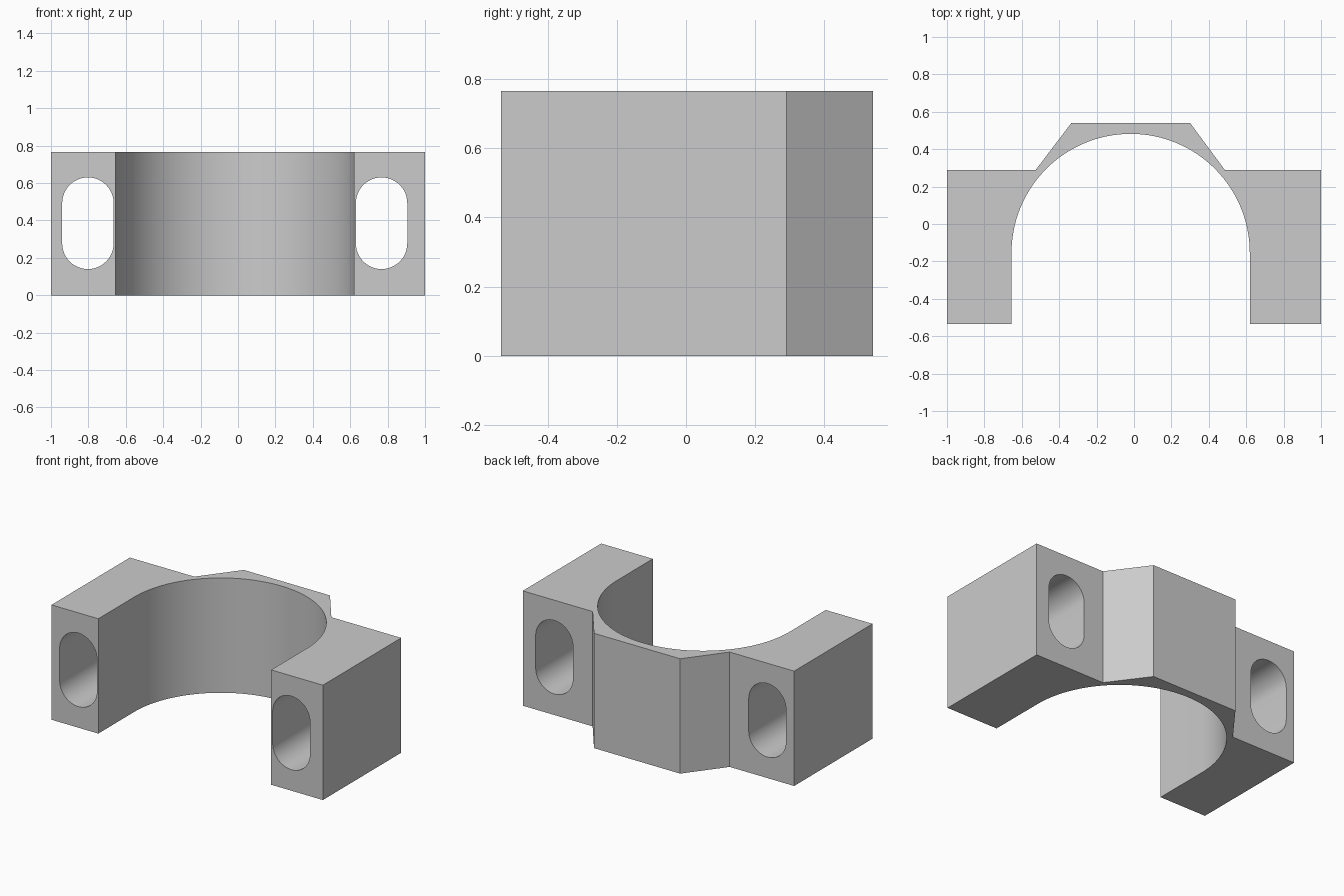
import bpy
import bmesh
import math
from mathutils import Vector

HEIGHT = 0.765
BACK, FRONT, SHOULDER = 0.54, -0.535, 0.29
BORE_X, BORE_Y, BORE_R = -0.018, -0.155, 0.637
SLOT_R, SLOT_LOW, SLOT_HIGH = 0.1375, 0.14, 0.63

cube = bpy.data.objects.get("Cube")
if cube:
    bpy.data.objects.remove(cube, do_unlink=True)

grey = bpy.data.materials.new("plain grey")
grey.use_nodes = True
colour = (0.6, 0.6, 0.6, 1)
grey.diffuse_color = colour
grey.node_tree.nodes["Principled BSDF"].inputs["Base Color"].default_value = colour


def arc(cx, cy, r, start, end, steps):
    """Points along a circular arc, angles in degrees."""
    angles = [math.radians(start + (end - start) * i / steps) for i in range(steps + 1)]
    return [(cx + r * math.cos(a), cy + r * math.sin(a)) for a in angles]


def prism(name, points, direction):
    """Extrude a closed outline along a direction."""
    bm = bmesh.new()
    face = bm.faces.new([bm.verts.new(p) for p in points])
    out = bmesh.ops.extrude_face_region(bm, geom=[face])
    moved = [g for g in out["geom"] if isinstance(g, bmesh.types.BMVert)]
    bmesh.ops.translate(bm, verts=moved, vec=Vector(direction))
    bmesh.ops.recalc_face_normals(bm, faces=bm.faces)
    mesh = bpy.data.meshes.new(name)
    bm.to_mesh(mesh)
    bm.free()
    mesh.materials.append(grey)
    obj = bpy.data.objects.new(name, mesh)
    bpy.context.collection.objects.link(obj)
    return obj


# Bracket body: stepped back outline, round bore with straight front walls
outline = [(-1, FRONT), (-1, SHOULDER), (-0.525, SHOULDER), (-0.335, BACK),
           (0.3, BACK), (0.485, SHOULDER), (1, SHOULDER), (1, FRONT),
           (BORE_X + BORE_R, FRONT)]
outline += arc(BORE_X, BORE_Y, BORE_R, 0, 180, 64)
outline.append((BORE_X - BORE_R, FRONT))
body = prism("clamp_bracket", [(x, y, 0) for x, y in outline], (0, 0, HEIGHT))

# Long bolt slots through both legs
for side, x in (("right", -0.8025), ("left", 0.7675)):
    slot = arc(x, SLOT_HIGH - SLOT_R, SLOT_R, 0, 180, 24)
    slot += arc(x, SLOT_LOW + SLOT_R, SLOT_R, 180, 360, 24)
    cutter = prism(side + "_slot_cutter", [(px, -1, pz) for px, pz in slot], (0, 2, 0))
    cutter.hide_render = True
    cut = body.modifiers.new(side + "_slot", 'BOOLEAN')
    cut.operation = 'DIFFERENCE'
    cut.solver = 'EXACT'
    cut.object = cutter
    bpy.ops.object.select_all(action='DESELECT')
    body.select_set(True)
    bpy.context.view_layer.objects.active = body
    bpy.ops.object.modifier_apply(modifier=cut.name)
    bpy.data.objects.remove(cutter, do_unlink=True)

# Smooth bore and slots, crisp outer edges
bpy.ops.object.shade_smooth_by_angle(angle=math.radians(20))
